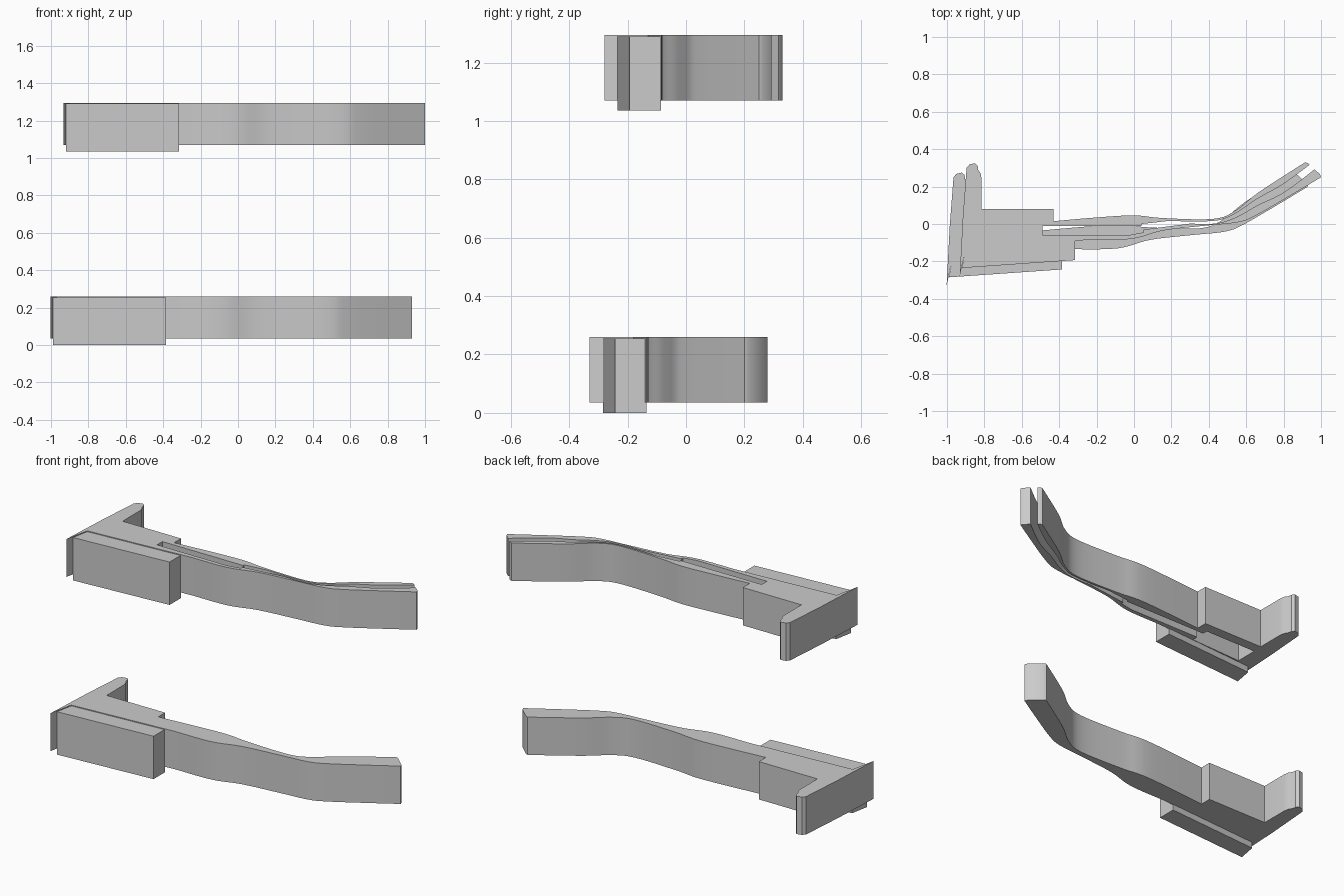
import bpy, bmesh
from mathutils import Vector

cube = bpy.data.objects.get("Cube")
if cube:
    bpy.data.objects.remove(cube, do_unlink=True)

SHIFT = Vector((-0.07, -0.05, -1.035))  # from upper arm to lower arm
BOTTOM, TOP = 1.07, 1.295


def smooth_path(points, steps=5):
    """Catmull-Rom curve through the points."""
    pts = [Vector(p) for p in points]
    pts = [pts[0]] + pts + [pts[-1]]
    out = []
    for a, b, c, d in zip(pts, pts[1:], pts[2:], pts[3:]):
        for i in range(steps):
            t = i / steps
            out.append((2 * b + (c - a) * t + (2 * a - 5 * b + 4 * c - d) * t * t
                        + (3 * b - a - 3 * c + d) * t ** 3) / 2)
    return out + [pts[-1]]


def prism(name, outline, low, high, offset=Vector((0, 0, 0))):
    """Upright solid over a flat outline."""
    bm = bmesh.new()
    face = bm.faces.new([bm.verts.new((p[0], p[1], low)) for p in outline])
    moved = bmesh.ops.extrude_face_region(bm, geom=[face])["geom"]
    verts = [v for v in moved if isinstance(v, bmesh.types.BMVert)]
    bmesh.ops.translate(bm, verts=verts, vec=(0, 0, high - low))
    bmesh.ops.recalc_face_normals(bm, faces=bm.faces)
    bmesh.ops.translate(bm, verts=bm.verts, vec=offset)
    mesh = bpy.data.meshes.new(name)
    bm.to_mesh(mesh)
    bm.free()
    obj = bpy.data.objects.new(name, mesh)
    bpy.context.collection.objects.link(obj)
    return obj


def cut(obj, cutter):
    """Subtract a cutter, then discard it."""
    cutter.hide_render = True
    mod = obj.modifiers.new("cut", "BOOLEAN")
    mod.operation, mod.solver, mod.object = "DIFFERENCE", "EXACT", cutter
    graph = bpy.context.evaluated_depsgraph_get()
    mesh = bpy.data.meshes.new_from_object(obj.evaluated_get(graph))
    obj.modifiers.clear()
    obj.data = mesh
    bpy.data.objects.remove(cutter, do_unlink=True)


# Head with its cross flange
head = [(-.245, -.085), (-.32, -.09), (-.9, -.13), (-.92, -.225), (-.932, -.28),
        (-.915, .04), (-.895, .3), (-.88, .318), (-.85, .325), (-.836, .312),
        (-.833, .29), (-.82, .27), (-.815, .24), (-.815, .08), (-.43, .08)]
# Curved arm, thin at the neck and wide at the tip
back = smooth_path([(-.43, .015), (-.2, .035), (0, .046), (.15, .032), (.42, .027),
                    (.54, .07), (.67, .172), (.915, .33)])
tip = [(.93, .325), (.995, .265), (1, .25)]
front = smooth_path([(1, .25), (.825, .145), (.66, .05), (.56, .01), (.37, -.01),
                     (.155, -.035), (-.015, -.08), (-.245, -.085)])[1:-1]
outline = head + back + tip + front

# Front block, slightly below the top face and hanging under the arm
block = [(-.92, -.235), (-.315, -.193), (-.315, -.085), (-.9, -.125)]

# Long slit that splits the upper arm
slit = [(-.49, -.01), (.04, -.01), (.04, 0)]
slit += smooth_path([(.18, .016), (.42, .016), (.53, .05), (.66, .135), (.8, .215),
                     (.97, .34)])
slit += smooth_path([(1, .32), (.81, .175), (.66, .1), (.55, .038), (.44, .003),
                     (.3, .002)])
slit += [(.05, -.03), (.05, -.045), (-.03, -.06), (-.49, -.06)]

# Pocket under the upper head
pocket = [(-.82, -.11), (-.49, -.095), (-.49, .02), (-.82, .02)]

for level, offset in (("upper", Vector((0, 0, 0))), ("lower", SHIFT)):
    arm = prism(level + "_arm", outline, BOTTOM, TOP, offset)
    if level == "upper":
        cut(arm, prism("slit_cutter", slit, BOTTOM - 0.1, TOP + 0.1))
        cut(arm, prism("pocket_cutter", pocket, BOTTOM - 0.1, TOP - 0.03))
    pad = prism(level + "_front_block", block, BOTTOM - 0.035, TOP - 0.005, offset)
    for obj in (arm, pad):
        bpy.ops.object.select_all(action="DESELECT")
        obj.select_set(True)
        bpy.context.view_layer.objects.active = obj
        bpy.ops.object.shade_smooth_by_angle()
